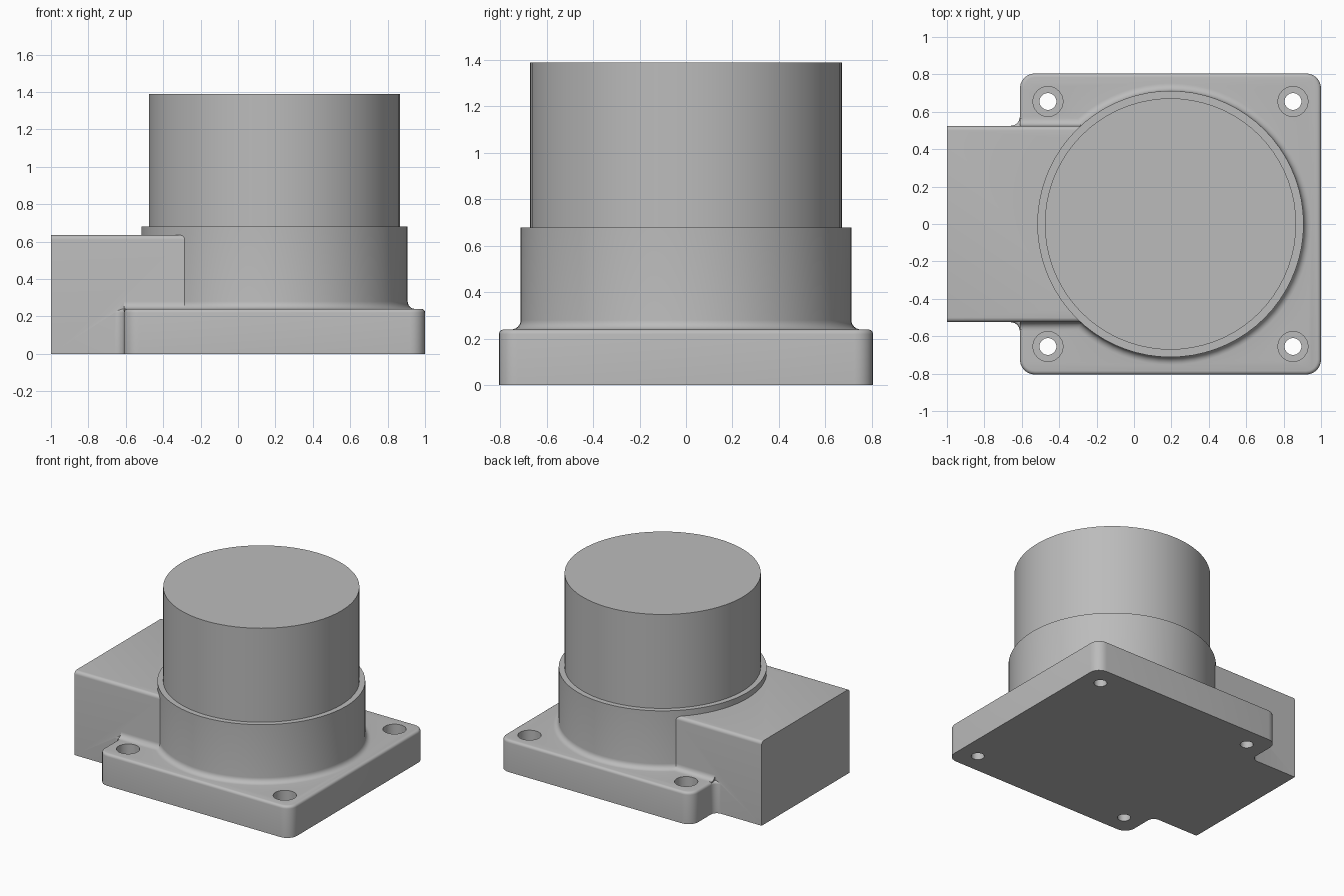
import bpy, bmesh, math

cube = bpy.data.objects.get("Cube")
if cube:
    bpy.data.objects.remove(cube, do_unlink=True)

grey = bpy.data.materials.new("Grey metal")
grey.use_nodes = True
COLOUR = (0.5, 0.5, 0.5, 1)
grey.diffuse_color = COLOUR
grey.node_tree.nodes["Principled BSDF"].inputs["Base Color"].default_value = COLOUR

CX = 0.195          # axis of the round parts
PLATE_TOP = 0.24
BOX_Y = 0.525
BOX_TOP = 0.635
FILLET = 0.04


def arc(cx, cy, r, start, end, steps=6):
    """Points on an arc, angles in degrees."""
    angles = [math.radians(start + (end - start) * i / steps) for i in range(steps + 1)]
    return [(cx + r * math.cos(a), cy + r * math.sin(a)) for a in angles]


def finish(name, bm):
    bmesh.ops.recalc_face_normals(bm, faces=bm.faces)
    mesh = bpy.data.meshes.new(name)
    bm.to_mesh(mesh)
    bm.free()
    mesh.materials.append(grey)
    ob = bpy.data.objects.new(name, mesh)
    bpy.context.collection.objects.link(ob)
    return ob


def prism(name, points, vector, round_top=0):
    """Extrude a closed outline; optionally round the edges of the far face."""
    bm = bmesh.new()
    face = bm.faces.new([bm.verts.new(p) for p in points])
    ext = bmesh.ops.extrude_face_region(bm, geom=[face])["geom"]
    bmesh.ops.translate(bm, vec=vector, verts=[g for g in ext if isinstance(g, bmesh.types.BMVert)])
    if round_top:
        edges = [g for g in ext if isinstance(g, bmesh.types.BMEdge)]
        bmesh.ops.bevel(bm, geom=edges, offset=round_top, segments=4, profile=0.5, affect='EDGES')
    return finish(name, bm)


def lathe(name, profile, x, y, sides):
    """Revolve an (r, z) profile and cap both ends."""
    bm = bmesh.new()
    rings = []
    for r, z in profile:
        rings.append([bm.verts.new((x + r * math.cos(math.tau * i / sides),
                                    y + r * math.sin(math.tau * i / sides), z))
                      for i in range(sides)])
    for a, b in zip(rings, rings[1:]):
        for i in range(sides):
            j = (i + 1) % sides
            bm.faces.new((a[i], a[j], b[j], b[i]))
    bm.faces.new(rings[0])
    bm.faces.new(rings[-1])
    return finish(name, bm)


def combine(target, other, operation):
    mod = target.modifiers.new(operation.title(), 'BOOLEAN')
    mod.operation, mod.object, mod.solver = operation, other, 'EXACT'
    bpy.context.view_layer.objects.active = target
    bpy.ops.object.modifier_apply(modifier=mod.name)
    bpy.data.objects.remove(other, do_unlink=True)


def mirrored(half):
    return half + [(-u, v) for u, v in reversed(half)]


# Flange plate: rounded corners, concave blend into the side housing
half = (arc(0.92, 0.725, 0.08, 0, 90) + arc(-0.53, 0.725, 0.08, 90, 180)
        + arc(-0.66, BOX_Y + 0.05, 0.05, 0, -90) + [(-0.66, 0.4)])
outline = half + [(x, -y) for x, y in reversed(half)]
body = prism("flange_body", [(x, y, 0) for x, y in outline], (0, 0, PLATE_TOP), 0.02)

# Side housing: box with rounded long top edges
section = mirrored([(BOX_Y, 0)] + arc(BOX_Y - 0.025, BOX_TOP - 0.025, 0.025, 0, 90))
combine(body, prism("side_housing", [(-1, y, z) for y, z in section], (1.2, 0, 0)), 'UNION')

# Blend strip where the housing meets the plate
strip = mirrored([(BOX_Y + FILLET, PLATE_TOP - 0.05)]
                 + arc(BOX_Y + FILLET, PLATE_TOP + FILLET, FILLET, 270, 180))
combine(body, prism("housing_blend", [(-0.61, y, z) for y, z in strip], (0.6, 0, 0)), 'UNION')

# Collar, flaring into the plate
R = 0.712
flare = arc(R + FILLET, PLATE_TOP + FILLET, FILLET, 270, 180)
collar = lathe("collar", [(R + FILLET, 0.15)] + flare + [(R, 0.68)], CX, 0, 72)
combine(body, collar, 'UNION')

# Four counterbored bolt holes
for x in (-0.46, 0.85):
    for y in (-0.655, 0.655):
        cutter = lathe("bolt_hole_cutter", [(0.045, -0.1), (0.045, 0.13), (0.08, 0.13), (0.08, 0.265)],
                       x, y, 32)
        combine(body, cutter, 'DIFFERENCE')

# Main drum standing on the collar
drum = lathe("drum", [(0.672, 0.68), (0.672, 1.39)], CX, 0, 72)

for ob in (body, drum):
    bpy.ops.object.select_all(action='DESELECT')
    ob.select_set(True)
    bpy.context.view_layer.objects.active = ob
    bpy.ops.object.shade_smooth_by_angle(angle=math.radians(30))
